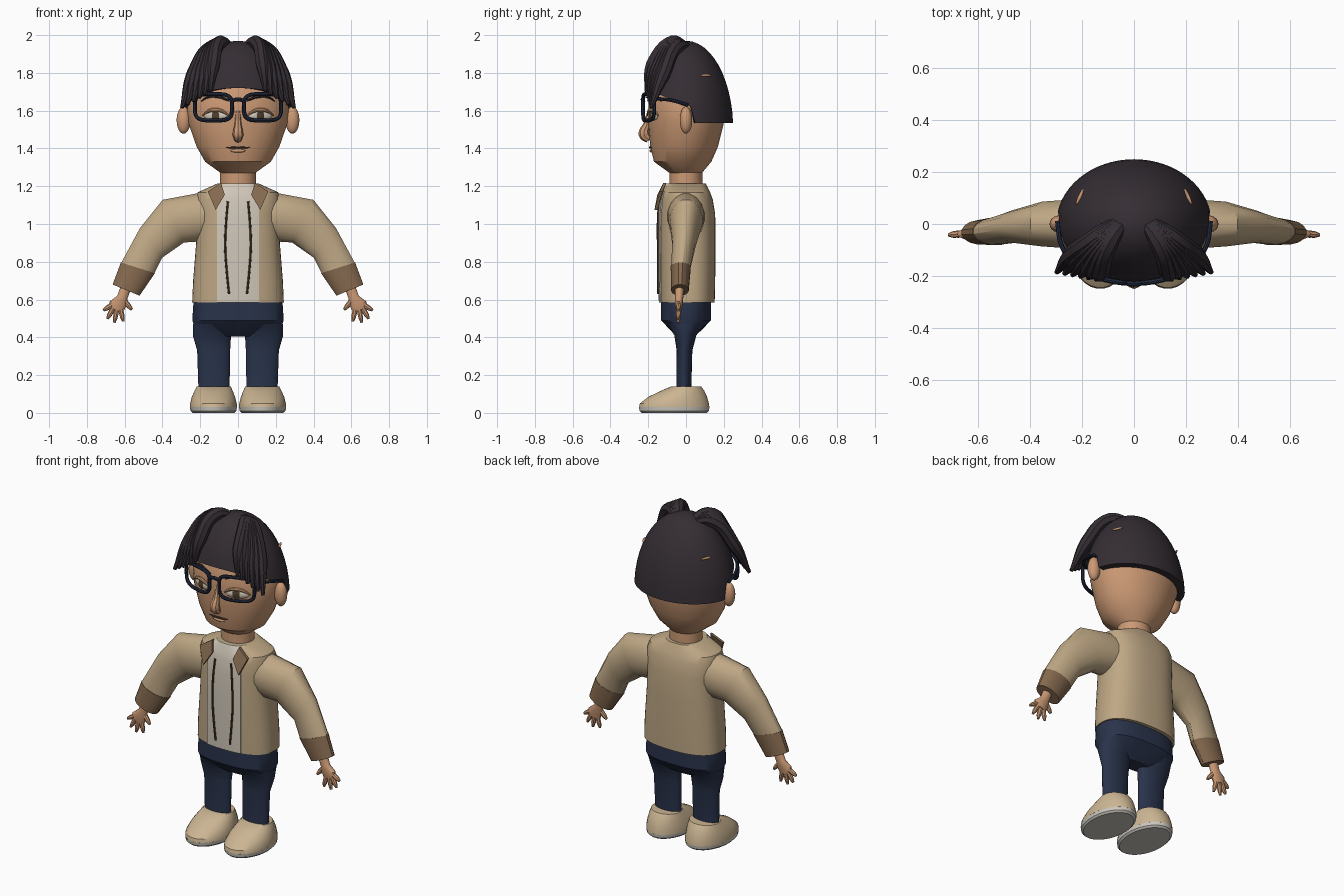
import bpy, bmesh, math
from mathutils import Vector, Matrix

cube = bpy.data.objects.get("Cube")
if cube:
    bpy.data.objects.remove(cube, do_unlink=True)


def material(name, rgb):
    m = bpy.data.materials.new(name)
    m.use_nodes = True
    m.diffuse_color = (*rgb, 1)
    bsdf = m.node_tree.nodes["Principled BSDF"]
    bsdf.inputs["Base Color"].default_value = (*rgb, 1)
    bsdf.inputs["Roughness"].default_value = 0.8
    return m


skin = material("skin", (.60, .32, .175))
hair = material("dark hair", (.035, .027, .034))
tan = material("jacket tan", (.52, .39, .235))
brown = material("cuff brown", (.24, .145, .08))
cream = material("shirt cream", (.64, .58, .49))
navy = material("trouser navy", (.022, .033, .07))
beige = material("shoe beige", (.60, .46, .29))
sole_grey = material("sole white", (.60, .57, .52))
frame_blue = material("glasses blue", (.016, .024, .048))
dark = material("dark brown", (.08, .05, .028))
parts = []


def finish(name, bm, mat):
    bmesh.ops.recalc_face_normals(bm, faces=bm.faces)
    me = bpy.data.meshes.new(name)
    bm.to_mesh(me)
    bm.free()
    me.materials.append(mat)
    ob = bpy.data.objects.new(name, me)
    bpy.context.collection.objects.link(ob)
    parts.append(ob)
    return ob


def loft(name, rings, mat, caps=(True, True)):
    bm = bmesh.new()
    vs = [[bm.verts.new(p) for p in r] for r in rings]
    n = len(vs[0])
    for a, b in zip(vs, vs[1:]):
        for i in range(n):
            j = (i + 1) % n
            bm.faces.new((a[i], a[j], b[j], b[i]))
    for ring_verts, wanted in zip((vs[0], vs[-1]), caps):
        if wanted:
            bm.faces.new(ring_verts)
    return finish(name, bm, mat)


def ring(c, u, v, n=24, power=1.0):
    c, u, v = Vector(c), Vector(u), Vector(v)
    out = []
    for i in range(n):
        a = math.tau * (i + .5) / n
        co, si = math.cos(a), math.sin(a)
        out.append(c + u * math.copysign(abs(co) ** power, co)
                   + v * math.copysign(abs(si) ** power, si))
    return out


def level(z, hw, front, back, x=0, n=24, power=1.0):
    return ring((x, (front + back) / 2, z), (hw, 0, 0), (0, (back - front) / 2, 0), n, power)


def span(s, outer, inner, y, depth, n=16):
    a, b = Vector((s * outer[0], y, outer[1])), Vector((s * inner[0], y, inner[1]))
    return ring((a + b) / 2, (a - b) / 2, (0, depth, 0), n)


def ball(name, c, size, mat, turn=0):
    bm = bmesh.new()
    bmesh.ops.create_uvsphere(bm, u_segments=20, v_segments=12, radius=1)
    bm.transform(Matrix.Translation(c) @ Matrix.Rotation(turn, 4, 'Z') @ Matrix.Diagonal((*size, 1)))
    return finish(name, bm, mat)


def tube(name, pts, radii, mat, cyclic=False):
    cu = bpy.data.curves.new(name, 'CURVE')
    cu.dimensions = '3D'
    cu.bevel_depth, cu.bevel_resolution, cu.resolution_u = 1, 2, 6
    cu.use_fill_caps = True
    sp = cu.splines.new('BEZIER')
    sp.bezier_points.add(len(pts) - 1)
    sp.use_cyclic_u = cyclic
    for i, (bp, p) in enumerate(zip(sp.bezier_points, pts)):
        bp.co = p
        bp.handle_left_type = bp.handle_right_type = 'AUTO'
        bp.radius = radii[i] if isinstance(radii, (list, tuple)) else radii
    tmp = bpy.data.objects.new(name, cu)
    bpy.context.collection.objects.link(tmp)
    bpy.context.view_layer.update()
    me = bpy.data.meshes.new_from_object(tmp.evaluated_get(bpy.context.evaluated_depsgraph_get()))
    bpy.data.objects.remove(tmp, do_unlink=True)
    bm = bmesh.new()
    bm.from_mesh(me)
    bpy.data.meshes.remove(me)
    return finish(name, bm, mat)


def surface_y(sections, x, z, power):
    """Front surface of a stack of (z, half width, front, back) sections."""
    for p, q in zip(sections, sections[1:]):
        if p[0] <= z <= q[0]:
            t = (z - p[0]) / (q[0] - p[0])
            hw, f, b = (p[i] + (q[i] - p[i]) * t for i in (1, 2, 3))
            k = 2 / power
            return (f + b) / 2 - (b - f) / 2 * max(0, 1 - abs(x / hw) ** k) ** (1 / k)
    return 0


# Head and neck
HEAD = [(1.265, .085, -.08, .08), (1.33, .175, -.17, .135), (1.41, .22, -.19, .17),
        (1.53, .262, -.20, .20), (1.61, .27, -.20, .205), (1.70, .25, -.19, .20),
        (1.80, .195, -.14, .16), (1.88, .11, -.08, .10)]
loft("head", [level(*s, n=40) for s in HEAD], skin)
loft("neck", [level(z, .095, -.087, .087) for z in (1.15, 1.3)], skin)


def face(x, z, lift=0):
    return Vector((x, surface_y(HEAD, x, z, 1) - lift, z))


tube("nose", [(0, -.192, 1.60), (0, -.207, 1.53), (0, -.222, 1.475), (0, -.195, 1.445)],
     [.012, .018, .029, .02], skin)
tube("mouth_line", [face(x, 1.405 - .3 * x * x, .003) for x in (-.065, -.03, 0, .03, .065)],
     [.002, .005, .006, .005, .002], dark)
ball("lower_lip", face(0, 1.388, -.004), (.04, .012, .01), skin)

# Hair cap with a raised hairline in front of the ears
columns = []
for i in range(64):
    a = math.tau * i / 64
    si = math.sin(a)
    hem = 1.535 if si > .12 else 1.62 + .1 * (.12 - si) / 1.12
    low = math.asin((hem - 1.5) / .47)
    col = [Vector((.255 * math.cos(a) * math.cos(low), .21 * si * math.cos(low), hem))]
    for k in range(13):
        phi = low + (math.pi / 2 - .02 - low) * k / 12
        col.append(Vector((.30 * math.cos(a) * math.cos(phi), .25 * si * math.cos(phi),
                           1.5 + .47 * math.sin(phi))))
    columns.append(col)
loft("hair_cap", list(zip(*columns)), hair, (False, True))

# Torso, shirt panel and trousers seat
TORSO = [(.585, .243, -.138, .152), (.70, .238, -.141, .155), (.90, .222, -.143, .156),
         (1.05, .217, -.143, .155), (1.13, .225, -.135, .142), (1.168, .213, -.127, .128),
         (1.215, .108, -.11, .105)]
loft("jacket_body", [level(*s, n=48, power=.8) for s in TORSO], tan)
xs = [-1, -.75, -.5, -.25, 0, .25, .5, .75, 1]
panel = []
for z, hw, *_ in TORSO:
    w = min(.112, hw * .93)
    line = [Vector((x * w, surface_y(TORSO, x * w, z, .8), z)) for x in xs]
    panel.append([p + Vector((0, -.006, 0)) for p in line]
                 + [p + Vector((0, .002, 0)) for p in reversed(line)])
loft("shirt_panel", panel, cream)
loft("trouser_seat", [level(.595, .236, -.132, .132, n=32, power=.8),
                      level(.49, .243, -.132, .132, n=32, power=.8),
                      level(.44, .225, -.085, .085, n=32, power=.8),
                      level(.405, .10, -.045, .045, n=32, power=.8)], navy)

# Paired parts
for s, side in ((1, "left"), (-1, "right")):
    def m(points):
        return [Vector((s * x, y, z)) for x, y, z in points]

    # Face details
    ball(side + "_ear", (s * .288, 0, 1.55), (.037, .033, .072), skin)
    ball(side + "_eye", face(s * .118, 1.573, -.006), (.066, .016, .027), cream, s * .36)
    ball(side + "_iris", face(s * .118, 1.573, .007), (.023, .006, .024), dark, s * .36)
    tube(side + "_eyelid", [face(s * x, z, .007) for x, z in
                            ((.05, 1.575), (.085, 1.598), (.12, 1.604), (.155, 1.598), (.188, 1.575))],
         [.004, .009, .011, .009, .004], skin)
    tube(side + "_brow", [face(s * x, z, .003) for x, z in
                          ((.05, 1.655), (.11, 1.675), (.16, 1.672), (.195, 1.65))],
         [.006, .008, .007, .003], hair)
    ball(side + "_temple_patch", (s * .208, .106, 1.787), (.007, .034, .007), skin, s * .43)

    # Glasses
    rim = []
    for i in range(24):
        a = math.tau * i / 24
        dx = .098 * math.copysign(abs(math.cos(a)) ** .55, math.cos(a))
        dz = .07 * math.copysign(abs(math.sin(a)) ** .55, math.sin(a))
        x = .13 + dx
        rim.append((x, -.228 + 1.15 * x * x, 1.618 + dz))
    tube(side + "_glasses_rim", m(rim), .0105, frame_blue, True)
    tube(side + "_glasses_arm", m([(.228, -.165, 1.665), (.28, -.08, 1.655), (.295, .01, 1.63)]),
         .009, frame_blue)

    # Fringe locks fanning from the parting
    for i in range(6):
        f = i / 5
        inner = [(.025, .02, 1.925), (.095, -.07, 1.962), (.13, -.18, 1.84), (.145, -.212, 1.70)]
        outer = [(.025, .04, 1.915), (.135, -.045, 1.94), (.24, -.12, 1.79), (.297, -.185, 1.615)]
        path = [Vector(p).lerp(Vector(q), f) for p, q in zip(inner, outer)]
        tube(side + "_fringe_lock", m(path), [.015, .037, .036, .010], hair)

    # Sleeve and cuff
    loft(side + "_sleeve", [span(s, (.15, 1.16), (.15, .93), 0, .10),
                            span(s, (.225, 1.163), (.20, .905), 0, .098),
                            span(s, (.40, 1.13), (.285, .90), 0, .088),
                            span(s, (.52, .98), (.40, .82), -.01, .063),
                            span(s, (.62, .795), (.44, .74), -.028, .052)], tan)
    loft(side + "_cuff", [span(s, (.622, .797), (.438, .739), -.028, .054),
                          span(s, (.665, .68), (.52, .62), -.032, .047)], brown)

    # Hand
    loft(side + "_palm", [span(s, (.622, .67), (.570, .645), -.034, .024),
                          span(s, (.640, .62), (.585, .605), -.036, .022),
                          span(s, (.680, .59), (.588, .572), -.038, .022),
                          span(s, (.680, .555), (.607, .535), -.038, .015)], skin)
    fingers = {"little": (.668, .570, .713, .543), "ring": (.662, .552, .692, .498),
               "middle": (.642, .545, .655, .478), "index": (.620, .545, .607, .484),
               "thumb": (.598, .590, .562, .546)}
    for name, (x0, z0, x1, z1) in fingers.items():
        a, b = Vector((x0, -.038, z0)), Vector((x1, -.042, z1))
        tube(f"{side}_{name}_finger", m([a, a.lerp(b, .6), b]), [.014, .013, .007], skin)

    # Lapel and zip edge
    lapel = [(.09, -.108, 1.218), (.07, -.14, 1.155), (.118, -.155, 1.075), (.16, -.128, 1.172)]
    loft(side + "_lapel", [m([(x, y + d, z) for x, y, z in lapel]) for d in (-.012, .004)], brown)
    tube(side + "_zip", m([(x, surface_y(TORSO, x, z, .8) - .009, z) for x, z in
                           ((.054, 1.12), (.064, 1.0), (.068, .88), (.06, .75), (.048, .63))]),
         .006, dark)

    # Leg and shoe
    loft(side + "_leg", [level(.47, .11, -.10, .10, s * .13), level(.41, .102, -.062, .055, s * .138),
                         level(.33, .088, -.05, .034, s * .129), level(.12, .083, -.052, .028, s * .127)],
         navy)
    loft(side + "_sole", [level(0, .112, -.235, .11, s * .13, 32), level(.01, .122, -.247, .122, s * .13, 32),
                          level(.03, .125, -.25, .125, s * .13, 32)], sole_grey)
    loft(side + "_shoe", [level(.028, .125, -.25, .125, s * .13, 32), level(.05, .124, -.245, .122, s * .13, 32),
                          level(.085, .115, -.20, .112, s * .13, 32), level(.118, .101, -.13, .097, s * .129, 32),
                          level(.14, .09, -.08, .08, s * .128, 32)], beige)

tube("glasses_bridge", [(-.036, -.226, 1.65), (0, -.23, 1.66), (.036, -.226, 1.65)], .0105, frame_blue)

# Smooth shading with crisp edges kept
bpy.ops.object.select_all(action='DESELECT')
for ob in parts:
    ob.select_set(True)
bpy.context.view_layer.objects.active = parts[0]
bpy.ops.object.shade_smooth_by_angle(angle=math.radians(32))
